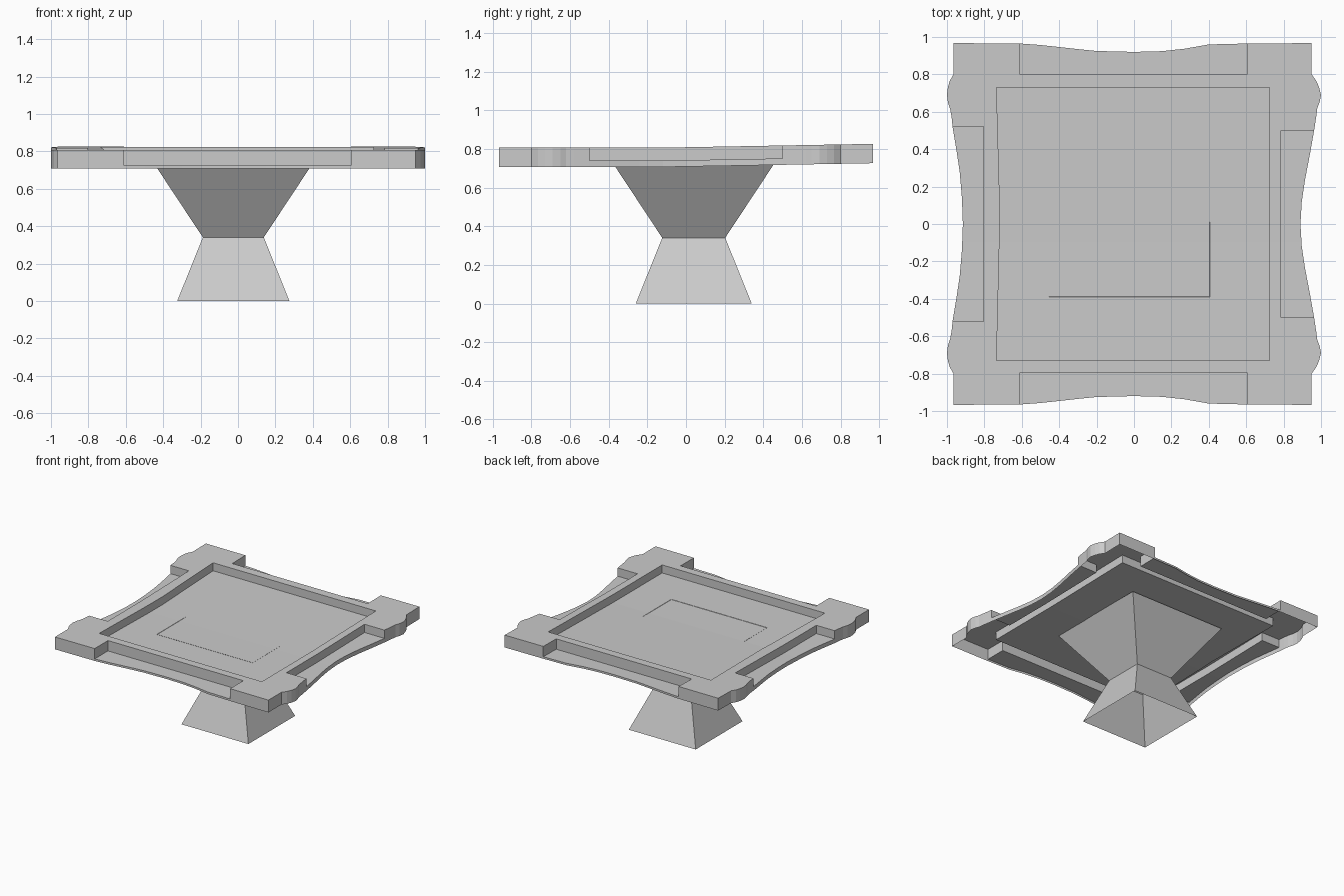
import bpy, bmesh

if "Cube" in bpy.data.objects:
    bpy.data.objects.remove(bpy.data.objects["Cube"])

BOTTOM, TOP, PANEL = 0.707, 0.807, 0.742
BEND_Y = -0.1


def mirror_y(points):
    return [(x, -y) for x, y in reversed(points)]


def finish(bm, name):
    mesh = bpy.data.meshes.new(name)
    bm.to_mesh(mesh)
    bm.free()
    obj = bpy.data.objects.new(name, mesh)
    bpy.context.collection.objects.link(obj)
    return obj


def strip(bm, pts, z_low, z_high):
    # vertical wall along a path, facing right of travel
    low = [bm.verts.new((x, y, z_low)) for x, y in pts]
    high = [bm.verts.new((x, y, z_high)) for x, y in pts]
    for i in range(len(pts) - 1):
        bm.faces.new((low[i], low[i + 1], high[i + 1], high[i]))


def floor(bm, loops, z):
    # flat sheet bounded by one or more loops (extra loops are holes)
    edges = []
    for pts in loops:
        vs = [bm.verts.new((x, y, z)) for x, y in pts]
        edges += [bm.edges.new((vs[i - 1], vs[i])) for i in range(len(vs))]
    res = bmesh.ops.triangle_fill(bm, edges=edges, use_beauty=True)
    for f in res["geom"]:
        if isinstance(f, bmesh.types.BMFace):
            f.normal_update()
            if f.normal.z < 0:
                f.normal_flip()


def finish_top(bm, name):
    # the back part of the top rises gently
    bmesh.ops.remove_doubles(bm, verts=bm.verts, dist=0.0005)
    bmesh.ops.bisect_plane(bm, geom=bm.verts[:] + bm.edges[:] + bm.faces[:],
                           plane_co=(0, BEND_Y, 0), plane_no=(0, 1, 0))
    for v in bm.verts:
        v.co.z += 0.018 * max(0, v.co.y - BEND_Y)
    finish(bm, name)


# Edge curves, running anticlockwise seen from above
front = [(-.61, -.965), (-.5, -.957), (-.4, -.946), (-.3, -.935), (-.2, -.925), (0, -.92),
         (.15, -.924), (.27, -.937), (.4, -.96), (.605, -.965)]
right_half = [(.963, -.5), (.94, -.37), (.915, -.24), (.897, -.12)]
right = right_half + [(.89, 0)] + mirror_y(right_half)
left_half = [(-.97, .52), (-.95, .4), (-.932, .28), (-.92, .14)]
left = left_half + [(-.915, 0)] + mirror_y(left_half)
back = mirror_y(front)

# Corner lobes between the notches
right_lobe = [(.95, -.967), (.95, -.8), (.975, -.765), (.99, -.73), (1, -.69),
              (.992, -.65), (.98, -.62), (.975, -.58)]
left_lobe = mirror_y([(-.965, .967), (-.965, .8), (-.985, .765), (-.995, .73), (-1, .69),
                      (-.995, .65), (-.982, .61), (-.975, .57)])
corners = [right_lobe, mirror_y(right_lobe), mirror_y(left_lobe), left_lobe]
sides = [front, right, back, left]
inner = [[(-.61, -.795), (.605, -.795)], [(.785, -.5), (.785, .5)],
         [(.605, .798), (-.61, .798)], [(-.805, .52), (-.805, -.52)]]
levels = [0.723, 0.74, 0.723, 0.74]
panel = [(-.735, -.73), (.725, -.73), (.725, .73), (-.735, .73), (-.716, .05)]

# Raised frame with outer skirt, corner lobes and edge notches
bm = bmesh.new()
outline = []
for i in range(4):
    curve, wall, z = sides[i], inner[i], levels[i]
    path = [curve[0]] + wall + [curve[-1]]
    outline += path + corners[i]
    strip(bm, [curve[-1]] + corners[i] + [sides[(i + 1) % 4][0]], BOTTOM, TOP)
    strip(bm, curve, BOTTOM, z)
    strip(bm, path, z, TOP)
    floor(bm, [curve + wall[::-1]], z)
floor(bm, [outline, panel], TOP)
finish_top(bm, "tabletop_frame")

# Sunken centre panel
bm = bmesh.new()
strip(bm, panel[::-1] + [panel[-1]], PANEL, TOP)
floor(bm, [panel], PANEL)
finish_top(bm, "tabletop_panel")

# Square hourglass pedestal, open underneath
bm = bmesh.new()
cx, cy = -0.025, 0.04
rings = []
for half, z in ((0.30, 0), (0.163, 0.34), (0.43, 0.744)):
    rings.append([bm.verts.new((cx + sx * half, cy + sy * half, z))
                  for sx, sy in ((-1, -1), (1, -1), (1, 1), (-1, 1))])
for a, b in zip(rings, rings[1:]):
    for i in range(4):
        j = (i + 1) % 4
        bm.faces.new((a[i], a[j], b[j], b[i]))
finish(bm, "pedestal")
